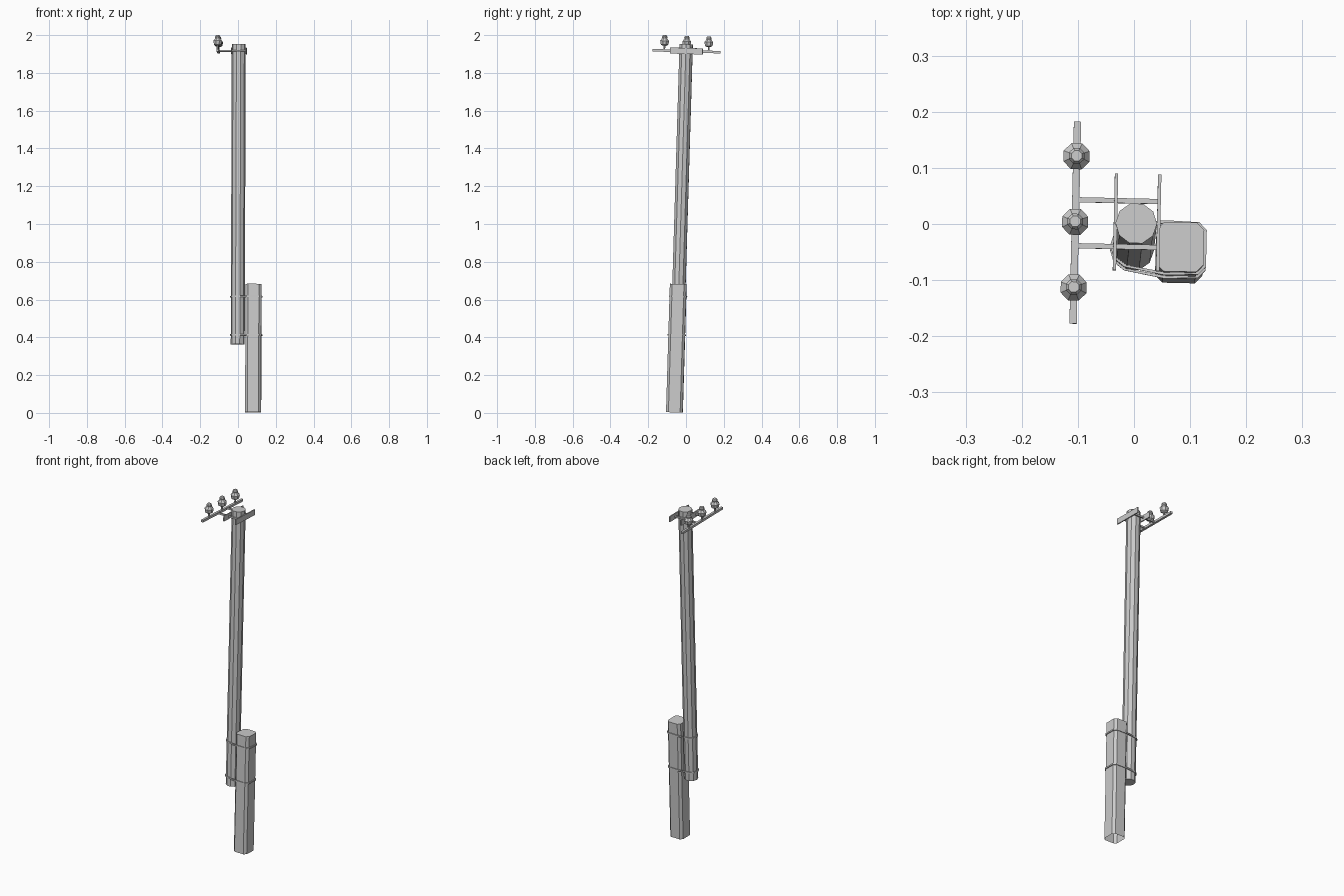
import bpy, bmesh, math
from mathutils import Matrix, Vector, geometry

if "Cube" in bpy.data.objects:
    bpy.data.objects.remove(bpy.data.objects["Cube"])

# Whole pole leans slightly; parts are built upright with the pole top at the origin
LEAN = (Matrix.Translation((0.004, 0.001, 1.952)) @ Matrix.Rotation(-0.022, 4, 'Z')
        @ Matrix.Rotation(-0.03, 4, 'X') @ Matrix.Rotation(0.0028, 4, 'Y'))


def finish(name, bm):
    bmesh.ops.recalc_face_normals(bm, faces=bm.faces)
    me = bpy.data.meshes.new(name)
    bm.to_mesh(me)
    bm.free()
    ob = bpy.data.objects.new(name, me)
    bpy.context.collection.objects.link(ob)
    ob.matrix_world = LEAN
    return ob


def loft(name, rings, cap_bottom=True, cap_top=True, closed=False):
    """Skin equal-length rings of points, flat shaded."""
    bm = bmesh.new()
    vs = [[bm.verts.new(p) for p in r] for r in rings]
    pairs = list(zip(vs, vs[1:])) + ([(vs[-1], vs[0])] if closed else [])
    n = len(vs[0])
    for a, b in pairs:
        for i in range(n):
            j = (i + 1) % n
            bm.faces.new((a[i], a[j], b[j], b[i]))
    if not closed:
        if cap_bottom:
            bm.faces.new(vs[0][::-1])
        if cap_top:
            bm.faces.new(vs[-1])
    return finish(name, bm)


def circle(r, n, z, cx=0, cy=0):
    return [(cx + r * math.sin(math.tau * (i + .5) / n),
             cy - r * math.cos(math.tau * (i + .5) / n), z) for i in range(n)]


def box(name, lo, hi):
    bm = bmesh.new()
    bmesh.ops.create_cube(bm, size=1)
    lo, hi = Vector(lo), Vector(hi)
    for v in bm.verts:
        v.co = Vector([(lo[k] + hi[k]) / 2 + v.co[k] * (hi[k] - lo[k]) for k in range(3)])
    return finish(name, bm)


def chamfered(z, cx=0.083, cy=-0.002, hx=0.042, hy=0.044, c=0.013):
    pts = [(hx - c, -hy), (hx, c - hy), (hx, hy - c), (hx - c, hy),
           (c - hx, hy), (-hx, hy - c), (-hx, c - hy), (c - hx, -hy)]
    return [(cx + x, cy + y, z) for x, y in pts]


# Main pole and the concrete stub it is strapped to (stub open underneath)
loft("pole", [circle(0.037, 10, -1.59), circle(0.037, 10, 0)])
loft("stub_post", [chamfered(-1.95), chamfered(-1.27)], cap_bottom=False)

# Tie straps: hull loop around both posts
outline = [Vector(p[:2]) for p in circle(0.037, 10, 0) + chamfered(0)]
hull = [outline[i] for i in geometry.convex_hull_2d(outline)]
mid = sum(hull, Vector((0, 0))) / len(hull)
for k, z in enumerate((-1.337, -1.54)):
    def ring(off, dz):
        return [(*(p + (p - mid).normalized() * off), z + dz) for p in hull]
    loft(f"strap_{k + 1}", [ring(-0.001, -0.004), ring(0.005, -0.004),
                            ring(0.005, 0.004), ring(-0.001, 0.004)], closed=True)

# Clamp plates either side of the pole head
for name, x in (("clamp_plate_left", -0.037), ("clamp_plate_right", 0.040)):
    box(name, (x - 0.003, -0.083, -0.052), (x + 0.003, 0.089, -0.020))

# Bolts carrying the crossarm
for k, y in enumerate((-0.041, 0.041)):
    box(f"bolt_{k + 1}", (-0.107, y - 0.0045, -0.041), (0.043, y + 0.0045, -0.032))

# Crossarm with three insulators on pins
box("crossarm", (-0.115, -0.180, -0.044), (-0.102, 0.180, -0.031))
bell = [(0.011, -0.012), (0.021, -0.006), (0.025, 0.014), (0.014, 0.028),
        (0.015, 0.036), (0.010, 0.044)]
for k, y in enumerate((-0.117, 0, 0.117)):
    loft(f"insulator_{k + 1}", [circle(r, 8, z, -0.109, y) for r, z in bell])
    loft(f"insulator_pin_{k + 1}", [circle(0.005, 6, z, -0.109, y) for z in (-0.034, -0.010)])
